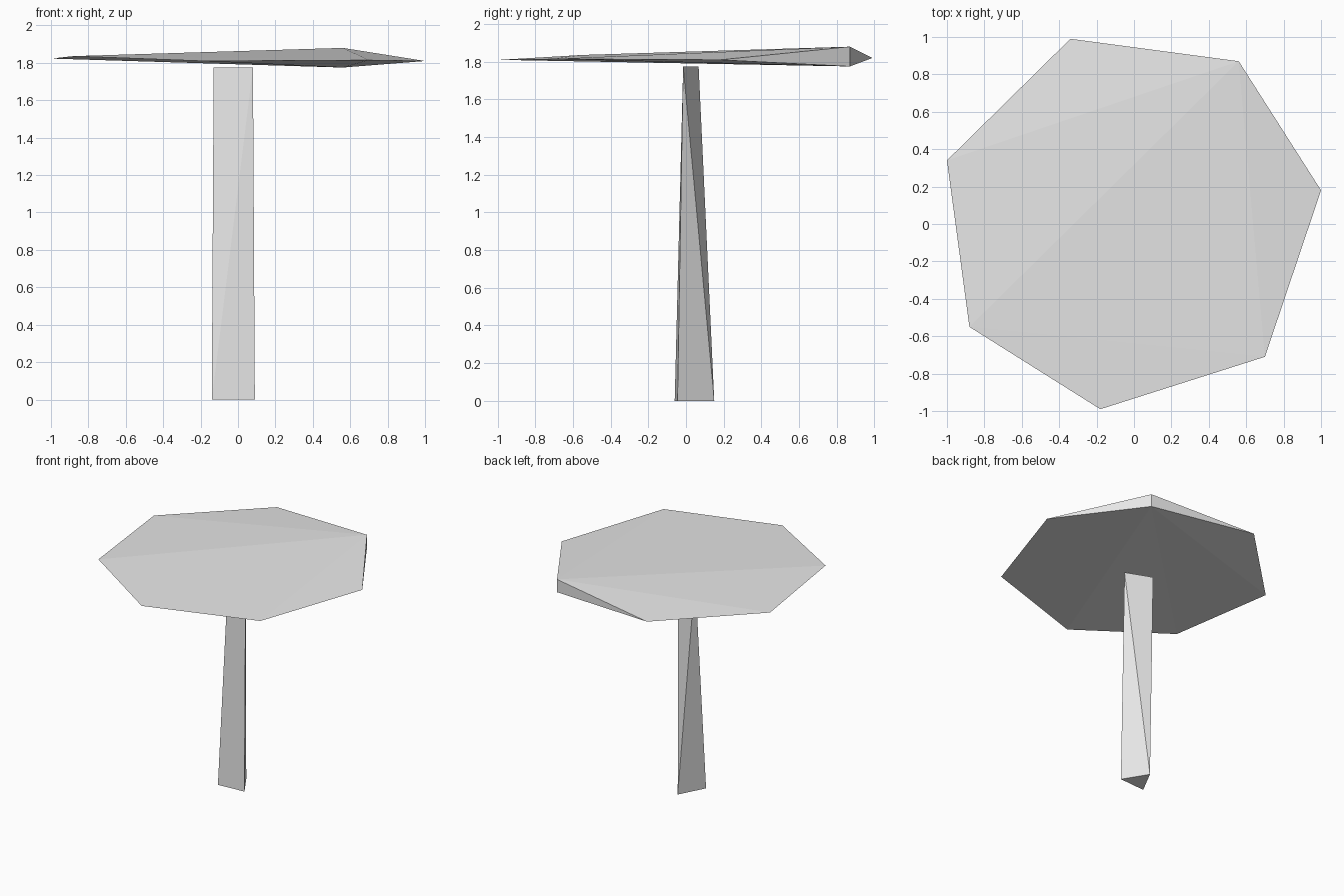
import bpy

cube = bpy.data.objects.get("Cube")
if cube:
    bpy.data.objects.remove(cube, do_unlink=True)

# Single neutral grey
GREY = (0.8, 0.8, 0.8, 1.0)
grey = bpy.data.materials.new("light_grey")
grey.use_nodes = True
grey.diffuse_color = GREY
grey.node_tree.nodes["Principled BSDF"].inputs["Base Color"].default_value = GREY


def add_part(name, verts, faces):
    mesh = bpy.data.meshes.new(name)
    mesh.from_pydata(verts, [], faces)
    mesh.materials.append(grey)
    part = bpy.data.objects.new(name, mesh)
    bpy.context.collection.objects.link(part)
    return part


# Canopy: thin seven-sided slab, thick only at its peak corner
rim = [(-0.34, 0.99, 1.82), (-1.0, 0.34, 1.823), (-0.88, -0.55, 1.836),
       (-0.18, -0.99, 1.81), (0.70, -0.71, 1.815), (1.0, 0.18, 1.81)]
peak = [(0.56, 0.87, 1.88), (0.56, 0.87, 1.775)]
top, low = len(rim), len(rim) + 1
first, last = 0, len(rim) - 1

upper = [(top, i, i + 1) for i in (0, 1, 4)]
upper += [(top, 2, 4), (2, 3, 4)]
lower = [(low, i + 1, i) for i in range(last)]
sides = [(top, low, first), (low, top, last)]
add_part("canopy", rim + peak, upper + lower + sides)

# Trunk: triangular foot tapering to a ridge under the canopy
foot = [(-0.14, -0.06, 0), (0.09, -0.045, 0), (-0.03, 0.15, 0)]
ridge = [(0.08, -0.015, 1.775), (-0.13, 0.067, 1.775)]
add_part("trunk", foot + ridge,
         [(0, 2, 1), (0, 1, 3), (1, 2, 3), (2, 4, 3), (0, 3, 4), (0, 4, 2)])
